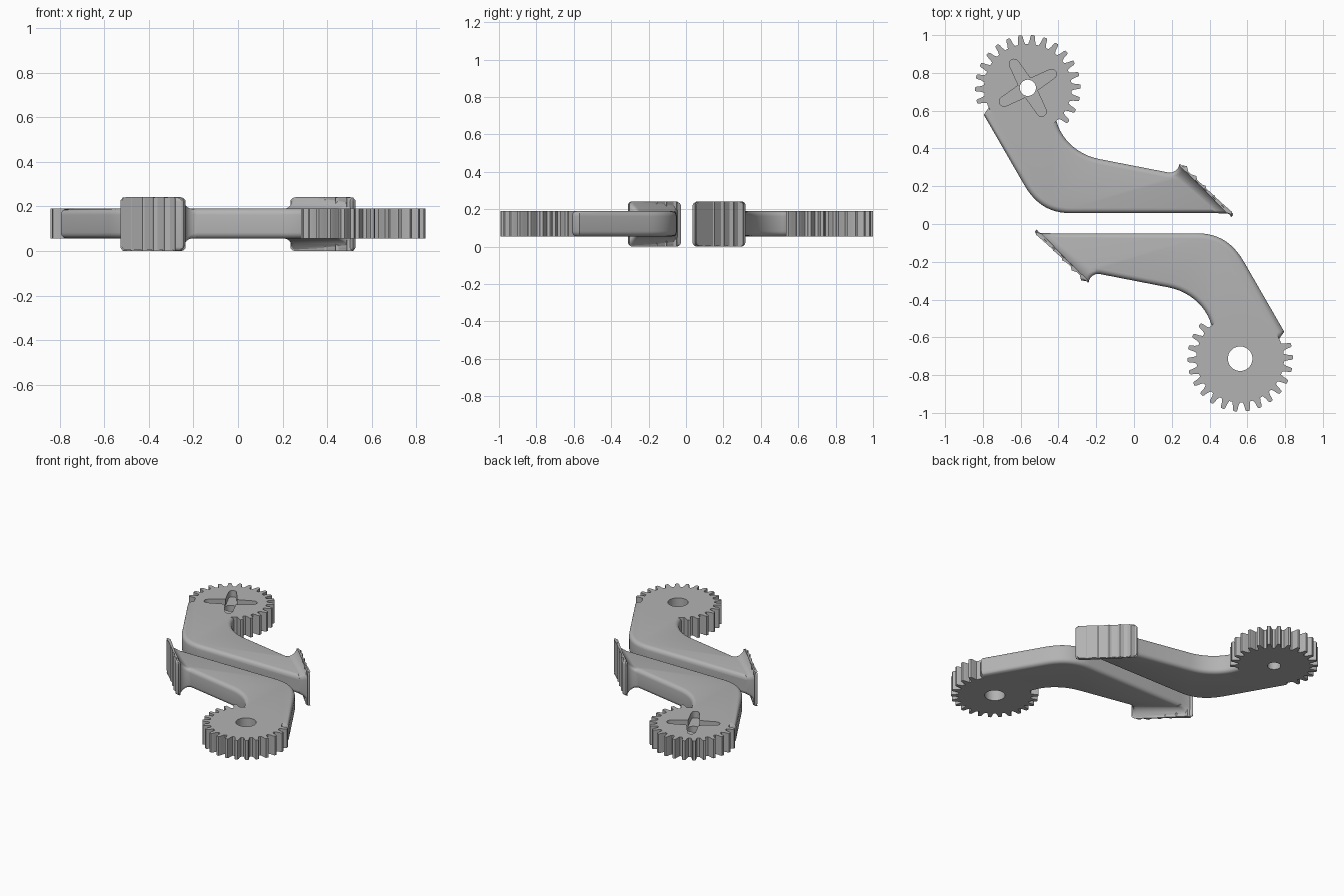
import bpy, bmesh, math
from mathutils import Vector, Matrix
from mathutils.geometry import interpolate_bezier

if "Cube" in bpy.data.objects:
    bpy.data.objects.remove(bpy.data.objects["Cube"])

Z0, Z1 = 0.055, 0.19           # arm and gear thickness
ZM = (Z0 + Z1) / 2
GC = Vector((-0.562, 0.721))   # gear centre

mat = bpy.data.materials.new("grey_plastic")
mat.diffuse_color = (0.45, 0.45, 0.45, 1)
mat.use_nodes = True
mat.node_tree.nodes["Principled BSDF"].inputs["Base Color"].default_value = mat.diffuse_color


def to_object(bm, name):
    bmesh.ops.recalc_face_normals(bm, faces=bm.faces)
    me = bpy.data.meshes.new(name)
    bm.to_mesh(me)
    bm.free()
    ob = bpy.data.objects.new(name, me)
    bpy.context.collection.objects.link(ob)
    me.materials.append(mat)
    return ob


def prism(name, pts, z0, z1, bevel=0, pick=lambda m: True):
    """Extruded outline, with chosen rim edges rounded."""
    bm = bmesh.new()
    f = bm.faces.new([bm.verts.new((p[0], p[1], z0)) for p in pts])
    top = bmesh.ops.extrude_face_region(bm, geom=[f])["geom"]
    bmesh.ops.translate(bm, verts=[v for v in top if isinstance(v, bmesh.types.BMVert)],
                        vec=(0, 0, z1 - z0))
    bmesh.ops.recalc_face_normals(bm, faces=bm.faces)
    if bevel:
        rim = [e for e in bm.edges if abs(e.verts[0].co.z - e.verts[1].co.z) < 1e-5
               and pick((e.verts[0].co + e.verts[1].co) / 2)]
        bmesh.ops.bevel(bm, geom=rim, offset=bevel, segments=5, profile=0.5,
                        affect='EDGES', clamp_overlap=False)
    return to_object(bm, name)


def boolean(ob, other, op):
    m = ob.modifiers.new(op, 'BOOLEAN')
    m.operation, m.object, m.solver = op, other, 'EXACT'
    bpy.context.view_layer.objects.active = ob
    bpy.ops.object.modifier_apply(modifier=m.name)
    bpy.data.objects.remove(other)


def bezier(a, b, c, d, n=12):
    return [p.to_2d() for p in interpolate_bezier(*[Vector((*q, 0)) for q in (a, b, c, d)], n)]


def polar(r, deg):
    return GC + Vector((math.cos(math.radians(deg)), math.sin(math.radians(deg)))) * r


def gear():
    pts, step = [], 360 / 26
    for k in range(-9, 17):
        a = 84.5 + k * step
        if k <= 8:
            pts += [polar(r, a + o) for r, o in ((.232, -5), (.25, -3.4), (.272, -2.6), (.28, -1.7),
                                                 (.28, 1.7), (.272, 2.6), (.25, 3.4), (.232, 5))]
        else:                  # plain rim where the arm joins
            pts += [polar(.232, a - 3.5), polar(.232, a + 3.5)]
    return prism("gear", pts, Z0, Z1)


def arm():
    pts = [(-0.77, 0.615), (-0.795, 0.578)]
    pts += bezier((-0.583, 0.21), (-0.52, 0.10), (-0.44, 0.057), (-0.33, 0.057))
    pts += [(0.51, 0.057), (0.30, 0.262), (0.18, 0.273)]
    pts += bezier((-0.18, 0.343), (-0.30, 0.365), (-0.385, 0.45), (-0.41, 0.543))
    pts += [GC]
    return prism("gripper_arm", pts, Z0, Z1, 0.028)


def grip_pad():
    # Ridged face between the upper and lower ends
    hi, lo = Vector((0.280, 0.306)), Vector((0.527, 0.048))
    inward = Vector((-0.722, -0.691)) * 0.02
    pts = [(0.235, 0.314)]
    for i in range(11):
        pts.append(hi.lerp(lo, i / 10) + (inward if i % 2 else Vector((0, 0))))
    pts += [(0.515, 0.036), (0.50, 0.06)]
    return prism("grip_pad", pts, 0, 0.24, 0.018,
                 lambda m: m.y > 0.307 or (m.y < 0.05 and m.x > 0.505))


def pad_flare():
    # Concave flare: rounded sections growing from the arm out to the pad
    bm, rings = bmesh.new(), []
    for i in range(9):
        a = math.pi / 2 * i / 8
        s, c = 1 - math.sin(a), 1 - math.cos(a)
        low = Vector((0.518 - 0.08 * s, 0.057 - 0.008 * c))
        high = Vector((0.238 - 0.055 * s, 0.271 + 0.042 * c))
        h, r = 0.0665 + 0.052 * c, 0.026
        length = (high - low).length
        u = (high - low) / length
        ring = []
        for q, (cu, cz) in enumerate(((length - r, h - r), (r, h - r), (r, r - h), (length - r, r - h))):
            for j in range(6):
                t = math.pi / 2 * (q + j / 5)
                p = low + u * (cu + r * math.cos(t))
                ring.append(bm.verts.new((p.x, p.y, ZM + cz + r * math.sin(t))))
        rings.append(ring)
    for A, B in zip(rings, rings[1:]):
        for j in range(len(A)):
            k = (j + 1) % len(A)
            bm.faces.new((A[j], A[k], B[k], B[j]))
    bm.faces.new(rings[0])
    bm.faces.new(rings[-1])
    # Short overlap into the pad
    end = bmesh.ops.extrude_face_region(bm, geom=[bm.faces[:][-1]])["geom"]
    bmesh.ops.translate(bm, verts=[v for v in end if isinstance(v, bmesh.types.BMVert)],
                        vec=(0.006, 0.006, 0))
    bmesh.ops.delete(bm, geom=[f for f in bm.faces if set(f.verts) == set(rings[-1])],
                     context='FACES_ONLY')
    return to_object(bm, "pad_flare")


def hole(r):
    return prism("hole_cutter", [polar(r, 360 * i / 40) for i in range(40)], -0.1, 0.4)


def horn_slot(deg):
    # Two-ended tapered slot with round tips
    pts = []
    for side in (0, 180):
        d = deg + side
        tip = polar(0.145, d)
        for j in range(9):
            t = math.radians(d - 90 + 180 * j / 8)
            pts.append(tip + Vector((math.cos(t), math.sin(t))) * 0.026)
        pts.append(polar(0.04, d + 90))
    return prism("slot_cutter", pts, Z1 - 0.045, Z1 + 0.1)


def gripper(name, bore, slots, turn):
    ob = arm()
    for part in (gear(), pad_flare(), grip_pad()):
        boolean(ob, part, 'UNION')
    for deg in slots:
        boolean(ob, horn_slot(deg), 'DIFFERENCE')
    boolean(ob, hole(bore), 'DIFFERENCE')
    ob.name = name
    if turn:
        ob.data.transform(Matrix.Translation((0, 0.008, 0)) @ Matrix.Rotation(math.pi, 4, 'Z'))
    bpy.ops.object.select_all(action='DESELECT')
    ob.select_set(True)
    bpy.context.view_layer.objects.active = ob
    bpy.ops.object.shade_smooth_by_angle(angle=math.radians(30))


gripper("driven_gripper", 0.043, (30, 120), False)
gripper("idler_gripper", 0.065, (), True)
